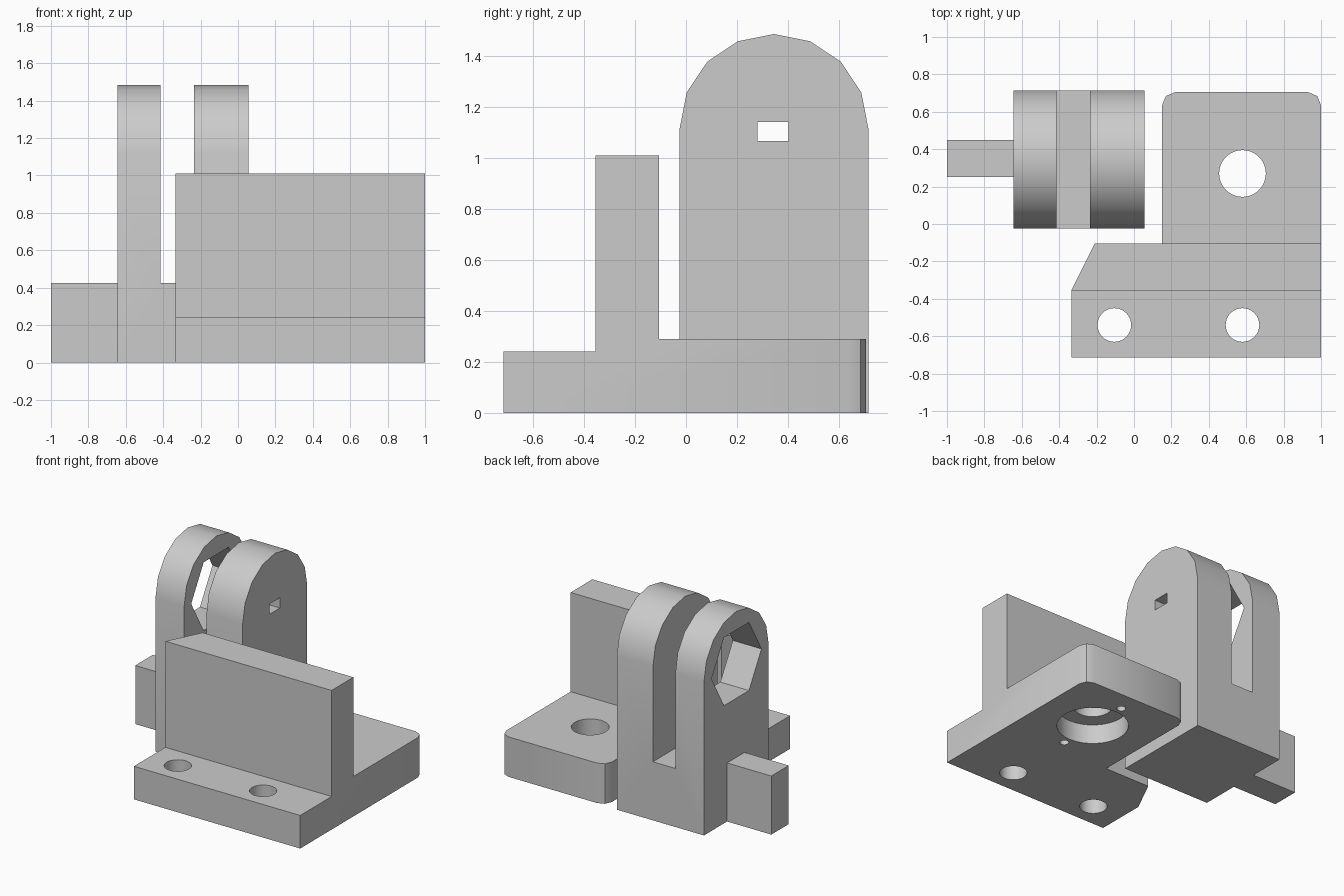
import bpy
import bmesh
from math import cos, sin, pi, radians
from mathutils import Vector

default = bpy.data.objects.get("Cube")
if default:
    bpy.data.objects.remove(default, do_unlink=True)

# Single plain grey for every part
GREY = (0.6, 0.6, 0.6, 1.0)
grey = bpy.data.materials.new("plain grey")
grey.use_nodes = True
grey.diffuse_color = GREY
grey.node_tree.nodes["Principled BSDF"].inputs["Base Color"].default_value = GREY


def arc(cx, cy, r, start, end, steps):
    """Points along an arc, angles in degrees."""
    angles = [radians(start + (end - start) * i / steps) for i in range(steps + 1)]
    return [(cx + r * cos(a), cy + r * sin(a)) for a in angles]


def circle(cx, cy, r, sides=32):
    return arc(cx, cy, r, 0, 360, sides)[:-1]


def rect(a0, a1, b0, b1):
    return [(a0, b0), (a1, b0), (a1, b1), (a0, b1)]


def prism(name, outline, axis, lo, hi):
    """Extrude an outline along x (outline in y, z) or z (outline in x, y)."""
    bm = bmesh.new()
    place = (lambda a, b: (lo, a, b)) if axis == "x" else (lambda a, b: (a, b, lo))
    face = bm.faces.new([bm.verts.new(place(a, b)) for a, b in outline])
    moved = bmesh.ops.extrude_face_region(bm, geom=[face])["geom"]
    step = Vector((hi - lo, 0, 0)) if axis == "x" else Vector((0, 0, hi - lo))
    bmesh.ops.translate(bm, vec=step,
                        verts=[g for g in moved if isinstance(g, bmesh.types.BMVert)])
    bmesh.ops.recalc_face_normals(bm, faces=bm.faces)
    mesh = bpy.data.meshes.new(name)
    bm.to_mesh(mesh)
    bm.free()
    mesh.materials.append(grey)
    obj = bpy.data.objects.new(name, mesh)
    bpy.context.collection.objects.link(obj)
    return obj


def select_only(obj):
    bpy.ops.object.select_all(action="DESELECT")
    obj.select_set(True)
    bpy.context.view_layer.objects.active = obj


def combine(obj, tool, operation="DIFFERENCE"):
    """Apply a boolean and discard the tool."""
    mod = obj.modifiers.new("cut", "BOOLEAN")
    mod.operation = operation
    mod.solver = "EXACT"
    mod.object = tool
    select_only(obj)
    bpy.ops.object.modifier_apply(modifier=mod.name)
    bpy.data.objects.remove(tool, do_unlink=True)


# Mounting bracket: stepped side profile trimmed to its plan outline
side = [(-0.9, 0), (0.9, 0), (0.9, 0.29), (-0.105, 0.29), (-0.105, 1.01),
        (-0.355, 1.01), (-0.355, 0.24), (-0.9, 0.24)]
plan = [(-0.335, -0.715), (1, -0.715)]
plan += arc(0.93, 0.635, 0.07, 0, 90, 2) + arc(0.22, 0.635, 0.07, 90, 180, 2)
plan += [(0.15, -0.105), (-0.21, -0.105), (-0.335, -0.355)]
bracket = prism("mounting_bracket", side, "x", -1, 1.5)
combine(bracket, prism("plan_trim", plan, "z", -0.2, 1.2), "INTERSECT")

# Bolt holes in the front flange
for x in (-0.105, 0.58):
    combine(bracket, prism("bolt_hole", circle(x, -0.54, 0.09), "z", -0.1, 0.5))

# Bearing bore with a wider recess and two pin holes underneath
combine(bracket, prism("bore", circle(0.58, 0.27, 0.125), "z", -0.1, 0.5))
combine(bracket, prism("recess", circle(0.58, 0.27, 0.235), "z", -0.1, 0.14))
for dy in (-0.29, 0.29):
    combine(bracket, prism("pin_hole", circle(0.58, 0.27 + dy, 0.03, 16), "z", -0.1, 0.14))

# Round-topped fork with a slot between its two cheeks
fork_outline = [(-0.025, 0), (0.715, 0)] + arc(0.345, 1.115, 0.37, 0, 180, 8)
fork = prism("fork_block", fork_outline, "x", -0.645, 0.055)
combine(fork, prism("slot", rect(-0.415, -0.235, -0.2, 0.9), "z", 0.425, 1.7))

# Hexagonal nut pocket in one cheek, small rectangular hole in the other
combine(fork, prism("nut_pocket", circle(0.342, 1.102, 0.286, 6), "x", -0.8, -0.33))
combine(fork, prism("key_hole", rect(0.28, 0.402, 1.066, 1.14), "x", -0.33, 0.2))

# Stub arm on the side of the fork
arm = prism("side_arm", rect(0.25, 0.45, 0, 0.425), "x", -1, -0.645)

# Smooth curved faces while keeping hard edges
for obj in (bracket, fork, arm):
    select_only(obj)
    bpy.ops.object.shade_smooth_by_angle(angle=radians(30))
